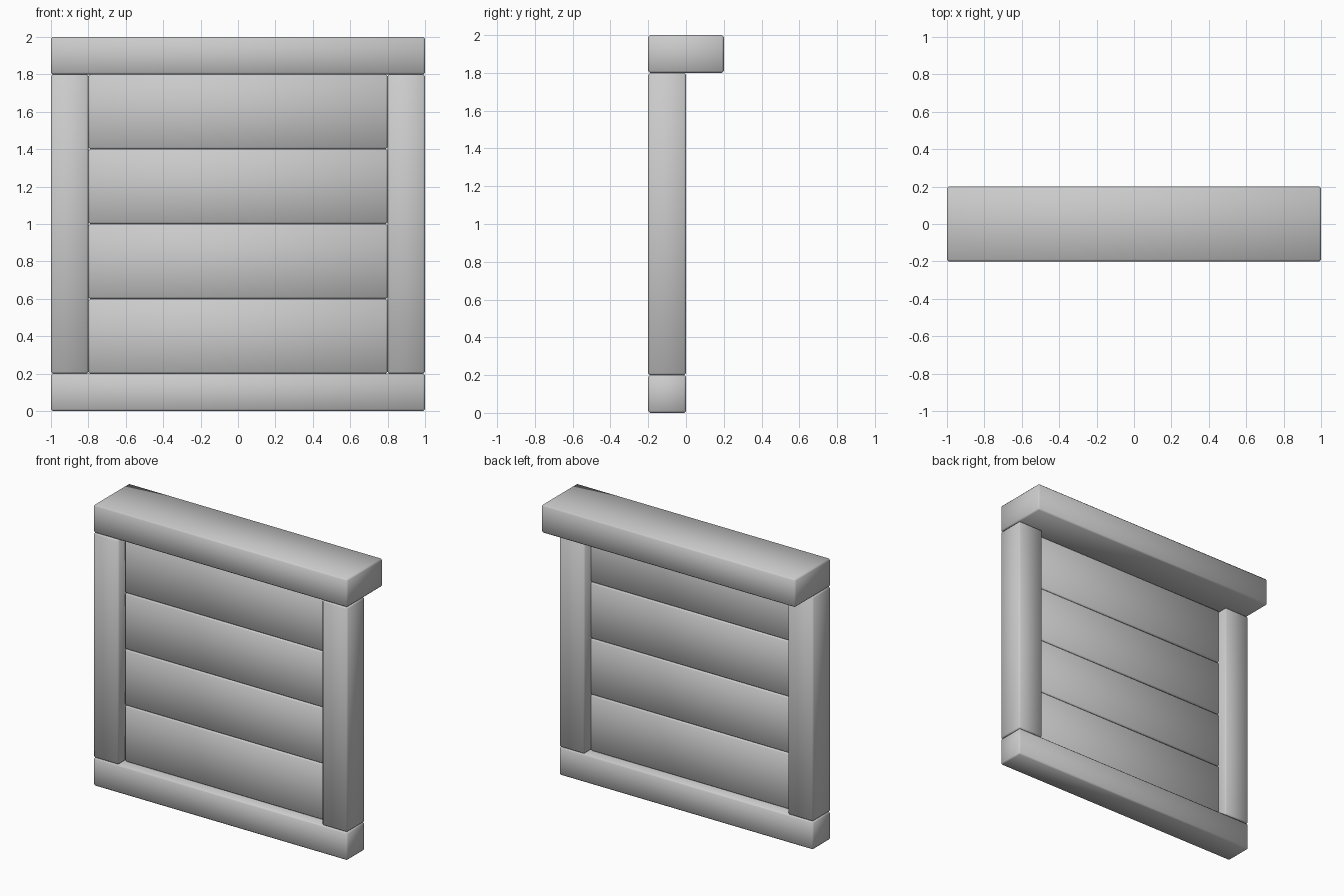
import bpy
import bmesh
from mathutils import Vector

if "Cube" in bpy.data.objects:
    bpy.data.objects.remove(bpy.data.objects["Cube"])

BEVEL = 0.01


def beam(name, lo, hi):
    """Box between two corners with a small smooth chamfer on every edge."""
    lo, hi = Vector(lo), Vector(hi)
    mid, size = (lo + hi) / 2, hi - lo
    bm = bmesh.new()
    bmesh.ops.create_cube(bm, size=1)
    bmesh.ops.scale(bm, vec=size, verts=bm.verts)
    bmesh.ops.bevel(bm, geom=bm.edges[:], offset=BEVEL, segments=1,
                    affect='EDGES', profile=0.5)
    for f in bm.faces:
        f.smooth = True
    mesh = bpy.data.meshes.new(name)
    bm.to_mesh(mesh)
    bm.free()
    obj = bpy.data.objects.new(name, mesh)
    obj.location = mid
    bpy.context.collection.objects.link(obj)
    return obj


# Frame: sill, deep top ledge and two side posts
beam("bottom_rail", (-1, -0.2, 0), (1, 0, 0.2))
beam("top_ledge", (-1, -0.2, 1.8), (1, 0.2, 2))
for side, x in (("left", -1), ("right", 0.8)):
    beam(side + "_post", (x, -0.2, 0.2), (x + 0.2, 0, 1.8))

# Four recessed planks filling the frame
for i in range(4):
    z = 0.2 + 0.4 * i
    beam(f"plank_{i + 1}", (-0.8, -0.135, z), (0.8, -0.065, z + 0.4))
